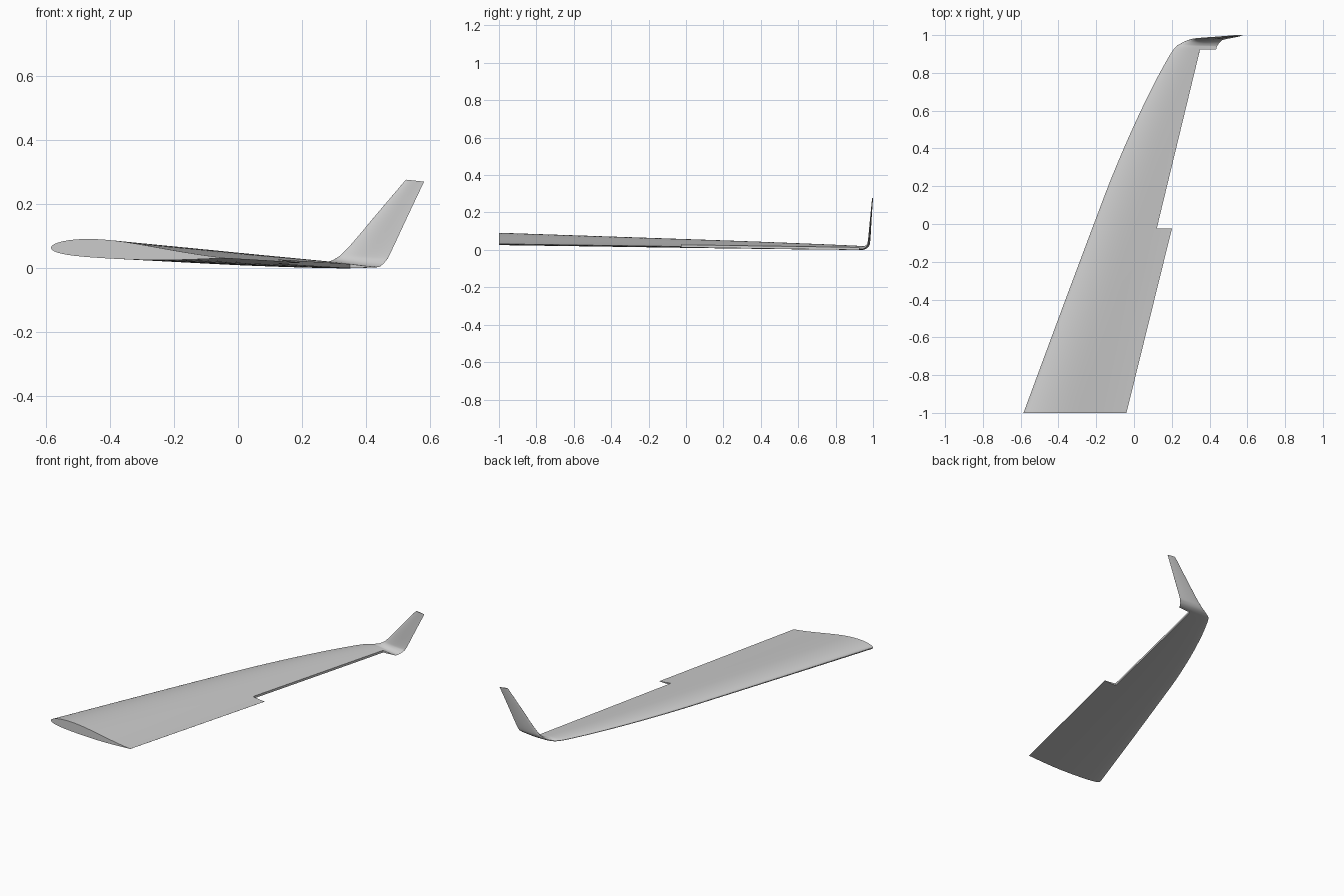
import bpy, bmesh, math
from mathutils import Vector

if "Cube" in bpy.data.objects:
    bpy.data.objects.remove(bpy.data.objects["Cube"])

Y_STEP, Y_TIP = -0.025, 0.925      # span limits of the open aileron bay


# Airfoil: offset from the chord line as a fraction of chord
def airfoil(u, side):
    t = 5 * 0.108 * (0.2969 * math.sqrt(u) - 0.126 * u - 0.3516 * u**2
                     + 0.2843 * u**3 - 0.1020 * u**4) * (1 - 0.45 * u**3)
    return 0.017 * math.sin(1.5 * math.pi * u) * (1 - u) + side * t


# Stations: leading edge xyz, trailing edge xyz, bend angle in degrees
def wing_station(y, lead_x):
    k = (y + 1) / (Y_TIP + 1)
    return (lead_x, y, 0.065 - 0.053 * k, -0.04 + 0.2468 * (y + 1), y, 0.033 - 0.028 * k, 0)


wing = [wing_station(y, x) for y, x in (
    (-1, -0.585), (-0.5, -0.4), (Y_STEP, -0.222), (0.25, -0.117),
    (0.5, -0.01), (0.7, 0.085), (0.83, 0.153), (Y_TIP, 0.21))]
winglet = [
    (0.25, 0.957, 0.013, 0.443, 0.946, 0.006, 18),
    (0.30, 0.977, 0.028, 0.459, 0.966, 0.020, 52),
    (0.345, 0.983, 0.066, 0.475, 0.976, 0.045, 80),
    (0.435, 0.990, 0.172, 0.528, 0.987, 0.158, 85),
    (0.525, 0.998, 0.278, 0.582, 0.998, 0.272, 86)]
stations = wing + winglet


def spline(i, t):
    a, b, c, d = (stations[min(max(i + k, 0), len(stations) - 1)] for k in (-1, 0, 1, 2))
    if i == 0:
        a = [2 * p - q for p, q in zip(b, c)]
    if i == len(stations) - 2:
        d = [2 * q - p for p, q in zip(b, c)]
    return [0.5 * (2 * q + (r - p) * t + (2 * p - 5 * q + 4 * r - s) * t * t
                   + (3 * q - p - 3 * r + s) * t**3) for p, q, r, s in zip(a, b, c, d)]


STEPS = 6
rows = [spline(i, j / STEPS) for i in range(len(stations) - 1) for j in range(STEPS)]
rows.append(stations[-1])
STEP_ROW, TIP_ROW = 2 * STEPS, (len(wing) - 1) * STEPS

# Loft the sections; each is split at the bay line into a front and a rear part
NF, NR = 16, 5
bm = bmesh.new()
rings = []
for r, s in enumerate(rows):
    lead, trail, a = Vector(s[:3]), Vector(s[3:6]), math.radians(s[6])
    chord = (trail - lead).length
    normal = Vector((0, -math.sin(a), math.cos(a)))
    cut = 0.81
    if r > STEP_ROW:
        cut = 0.622
        if r < TIP_ROW:
            cut = (0.12 + (s[1] - Y_STEP) * 0.2421 - s[0]) / (s[3] - s[0])
    us = [cut * (1 - math.cos(math.pi / 2 * i / NF)) for i in range(NF + 1)]
    us += [cut + (1 - cut) * i / NR for i in range(1, NR + 1)]
    fat = chord * (1 - 0.15 * min(r / TIP_ROW, 1))

    def point(u, side):
        return bm.verts.new(lead.lerp(trail, u) + normal * airfoil(u, side) * fat)

    top = [point(u, 1) for u in us]
    bottom = [top[0]] + [point(u, -1) for u in us[1:]]
    rings.append((top, bottom))

for r in range(len(rings) - 1):
    (t0, b0), (t1, b1) = rings[r], rings[r + 1]
    in_bay = STEP_ROW <= r < TIP_ROW
    last = NF if in_bay else NF + NR
    for i in range(last):
        bm.faces.new((t0[i], t0[i + 1], t1[i + 1], t1[i]))
        bm.faces.new((b0[i + 1], b0[i], b1[i], b1[i + 1]))
    bm.faces.new((t0[last], b0[last], b1[last], t1[last]))


# Close the root, the winglet tip and both ends of the bay
def cap(ring, first):
    top, bottom = ring
    for i in range(first, NF + NR):
        quad = [top[i], top[i + 1], bottom[i + 1]]
        bm.faces.new(quad + ([bottom[i]] if i else []))


cap(rings[0], 0)
cap(rings[-1], 0)
cap(rings[STEP_ROW], NF)
cap(rings[TIP_ROW], NF)

bmesh.ops.delete(bm, geom=[v for v in bm.verts if not v.link_faces], context='VERTS')
low = min(v.co.z for v in bm.verts)
bmesh.ops.translate(bm, verts=bm.verts, vec=(0, 0, -low))
bmesh.ops.recalc_face_normals(bm, faces=bm.faces)

mesh = bpy.data.meshes.new("wing_with_winglet")
bm.to_mesh(mesh)
bm.free()
obj = bpy.data.objects.new("wing_with_winglet", mesh)
bpy.context.collection.objects.link(obj)

grey = bpy.data.materials.new("light grey")
grey.diffuse_color = (0.6, 0.6, 0.6, 1)
grey.use_nodes = True
grey.node_tree.nodes["Principled BSDF"].inputs["Base Color"].default_value = grey.diffuse_color
mesh.materials.append(grey)

bpy.context.view_layer.objects.active = obj
obj.select_set(True)
bpy.ops.object.shade_smooth_by_angle(angle=math.radians(35))
